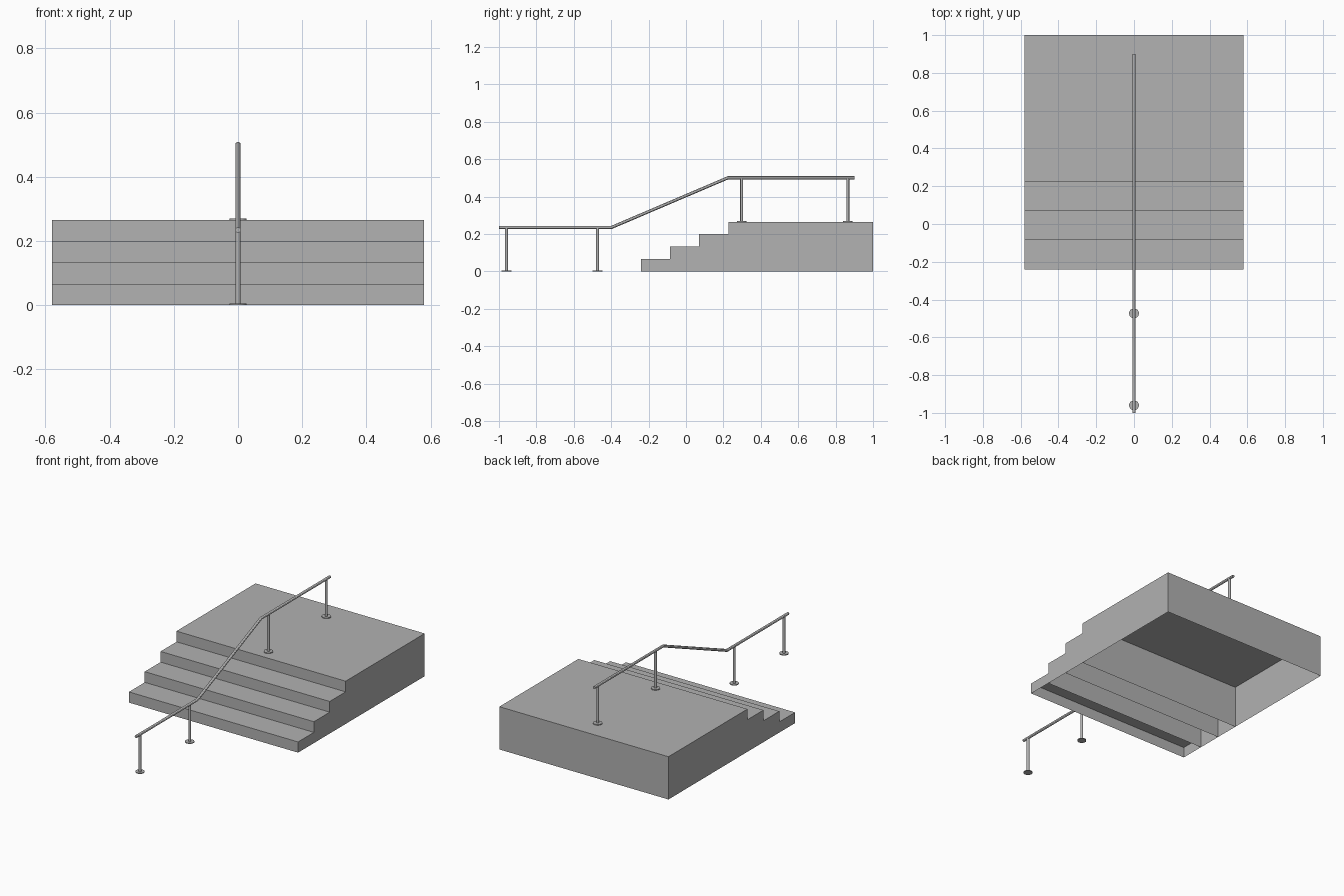
import bpy, bmesh

if "Cube" in bpy.data.objects:
    bpy.data.objects.remove(bpy.data.objects["Cube"])

grey = bpy.data.materials.new("concrete grey")
grey.diffuse_color = (0.445, 0.445, 0.445, 1)
grey.use_nodes = True
grey.node_tree.nodes["Principled BSDF"].inputs["Base Color"].default_value = grey.diffuse_color

HALF_W = 0.58


def finish(obj, smooth=False):
    obj.data.materials.append(grey)
    if smooth:
        bpy.ops.object.select_all(action='DESELECT')
        bpy.context.view_layer.objects.active = obj
        obj.select_set(True)
        bpy.ops.object.shade_smooth_by_angle()


def open_block(name, y0, y1, height, back=False):
    """Hollow block without a bottom; the back is closed only on request."""
    bm = bmesh.new()
    bmesh.ops.create_cube(bm, size=1)
    for v in bm.verts:
        v.co.x *= 2 * HALF_W
        v.co.y = y0 + (v.co.y + 0.5) * (y1 - y0)
        v.co.z = (v.co.z + 0.5) * height
    bm.normal_update()
    drop = [f for f in bm.faces
            if f.normal.z < -0.5 or (f.normal.y > 0.5 and not back)]
    bmesh.ops.delete(bm, geom=drop, context='FACES')
    mesh = bpy.data.meshes.new(name)
    bm.to_mesh(mesh)
    bm.free()
    obj = bpy.data.objects.new(name, mesh)
    bpy.context.collection.objects.link(obj)
    finish(obj)


def cylinder(name, y, z0, z1, radius, sides):
    bpy.ops.mesh.primitive_cylinder_add(
        vertices=sides, radius=radius, depth=z1 - z0,
        location=(0, y, (z0 + z1) / 2))
    obj = bpy.context.object
    obj.name = name
    finish(obj, True)


# Three steps and the landing, each a hollow block with a full-height front
fronts = [-0.24, -0.085, 0.07, 0.226, 1.0]
for i in range(4):
    open_block("landing" if i == 3 else f"step_{i + 1}",
               fronts[i], fronts[i + 1], 0.265 * (i + 1) / 4, back=(i == 3))

# Handrail: a round bar swept along the bent path
LOW, HIGH, R = 0.234, 0.5, 0.0085
path = [(-1.0, LOW), (-0.4, LOW), (0.224, HIGH), (0.9, HIGH)]
curve = bpy.data.curves.new("handrail", 'CURVE')
curve.dimensions = '3D'
curve.bevel_depth = R
curve.bevel_resolution = 4
curve.use_fill_caps = True
spline = curve.splines.new('POLY')
spline.points.add(len(path) - 1)
for p, (y, z) in zip(spline.points, path):
    p.co = (0, y, z, 1)
rail = bpy.data.objects.new("handrail", curve)
bpy.context.collection.objects.link(rail)
bpy.ops.object.select_all(action='DESELECT')
bpy.context.view_layer.objects.active = rail
rail.select_set(True)
bpy.ops.object.convert(target='MESH')
finish(bpy.context.object, True)

# Posts with round foot plates
posts = [(-0.96, 0, LOW), (-0.473, 0, LOW), (0.298, 0.265, HIGH), (0.865, 0.265, HIGH)]
for i, (y, base, top) in enumerate(posts, 1):
    cylinder(f"post_{i}", y, base, top, 0.008, 20)
    cylinder(f"foot_plate_{i}", y, base, base + 0.005, 0.026, 28)
